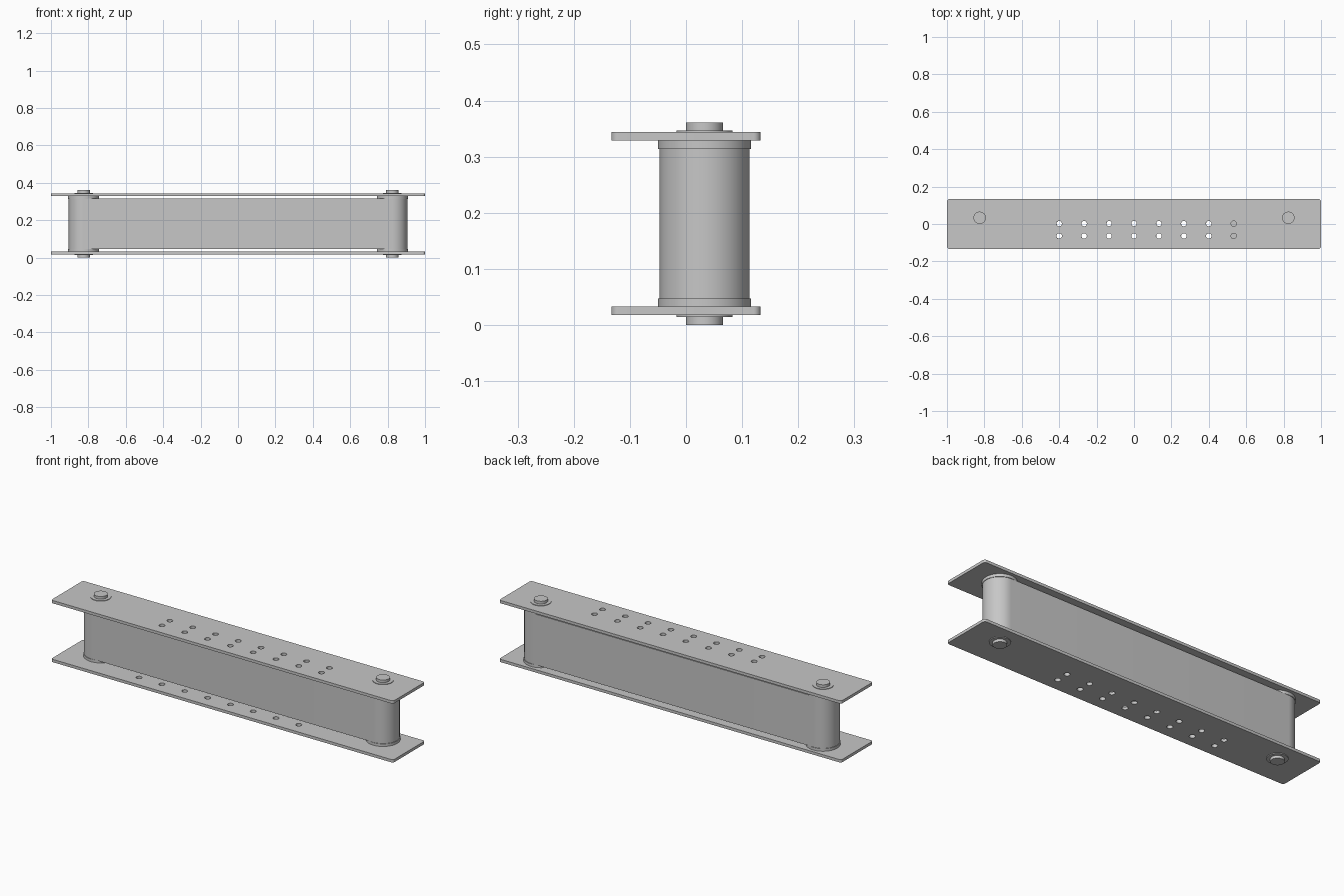
import bpy, bmesh, math

cube = bpy.data.objects.get("Cube")
if cube:
    bpy.data.objects.remove(cube, do_unlink=True)

steel = bpy.data.materials.new("light_grey_steel")
steel.use_nodes = True
steel.diffuse_color = (0.57, 0.57, 0.57, 1)
steel.node_tree.nodes["Principled BSDF"].inputs["Base Color"].default_value = steel.diffuse_color

AXIS_X, AXIS_Y = 0.825, 0.033     # roller axis position
HEIGHT = 0.361


def slot_outline(hx, hy, r, cx=0, cy=0, steps=8):
    """Rounded rectangle outline; equal half sizes and radius give a circle."""
    pts = []
    for q, (sx, sy) in enumerate([(1, 1), (-1, 1), (-1, -1), (1, -1)]):
        for i in range(steps + 1):
            a = (q + i / steps) * math.pi / 2
            p = (cx + sx * (hx - r) + r * math.cos(a), cy + sy * (hy - r) + r * math.sin(a))
            if not pts or math.dist(p, pts[-1]) > 1e-5:
                pts.append(p)
    if math.dist(pts[0], pts[-1]) < 1e-5:
        pts.pop()
    return pts


def finish(bm, name):
    bmesh.ops.recalc_face_normals(bm, faces=bm.faces)
    mesh = bpy.data.meshes.new(name)
    bm.to_mesh(mesh)
    bm.free()
    mesh.materials.append(steel)
    obj = bpy.data.objects.new(name, mesh)
    bpy.context.collection.objects.link(obj)
    bpy.ops.object.select_all(action='DESELECT')
    obj.select_set(True)
    bpy.context.view_layer.objects.active = obj
    bpy.ops.object.shade_smooth_by_angle(angle=math.radians(30))
    return obj


def extruded(name, outlines, z0, z1):
    """First outline is the border, the others are holes."""
    bm = bmesh.new()
    edges = []
    for pts in outlines:
        vs = [bm.verts.new((x, y, z0)) for x, y in pts]
        edges += [bm.edges.new((v, vs[i - 1])) for i, v in enumerate(vs)]
    bmesh.ops.triangle_fill(bm, use_beauty=True, edges=edges, normal=(0, 0, 1))
    ext = bmesh.ops.extrude_face_region(bm, geom=bm.faces[:], use_keep_orig=True)
    top = [g for g in ext["geom"] if isinstance(g, bmesh.types.BMVert)]
    bmesh.ops.translate(bm, verts=top, vec=(0, 0, z1 - z0))
    return finish(bm, name)


def lathe(name, profile, x, y, segs=48):
    """Solid of revolution about a vertical axis, from (radius, z) steps."""
    bm = bmesh.new()
    rings = [[bm.verts.new((x + r * math.cos(2 * math.pi * i / segs),
                            y + r * math.sin(2 * math.pi * i / segs), z))
              for i in range(segs)] for r, z in profile]
    for a, b in zip(rings, rings[1:]):
        for i in range(segs):
            bm.faces.new((a[i - 1], a[i], b[i], b[i - 1]))
    bm.faces.new(rings[0])
    bm.faces.new(rings[-1])
    return finish(bm, name)


# Side plates with two rows of bolt holes; the lower one is turned end for end
for name, side, z0 in (("top_plate", 1, 0.329), ("bottom_plate", -1, 0.018)):
    holes = [slot_outline(0.0145, 0.0145, 0.0145, side * (-0.4 + i * 0.1333), y, 6)
             for i in range(8) for y in (0.002, -0.064)]
    extruded(name, [slot_outline(1, 0.133, 0.013)] + holes, z0, z0 + 0.015)

# Hollow belt loop around both rollers
belt = [slot_outline(AXIS_X + r, r, r, 0, AXIS_Y, 16) for r in (0.08, 0.074)]
extruded("belt", belt, 0.047, 0.315)

# Flanged rollers with washers and axle ends, symmetrical about mid height
half = [(0.033, 0), (0.033, 0.014), (0.05, 0.014), (0.05, 0.019),
        (0.033, 0.019), (0.033, 0.032), (0.083, 0.032), (0.083, 0.047), (0.0735, 0.047)]
profile = half + [(r, HEIGHT - z) for r, z in reversed(half)]
for name, side in (("left_roller", 1), ("right_roller", -1)):
    lathe(name, profile, side * AXIS_X, AXIS_Y)
